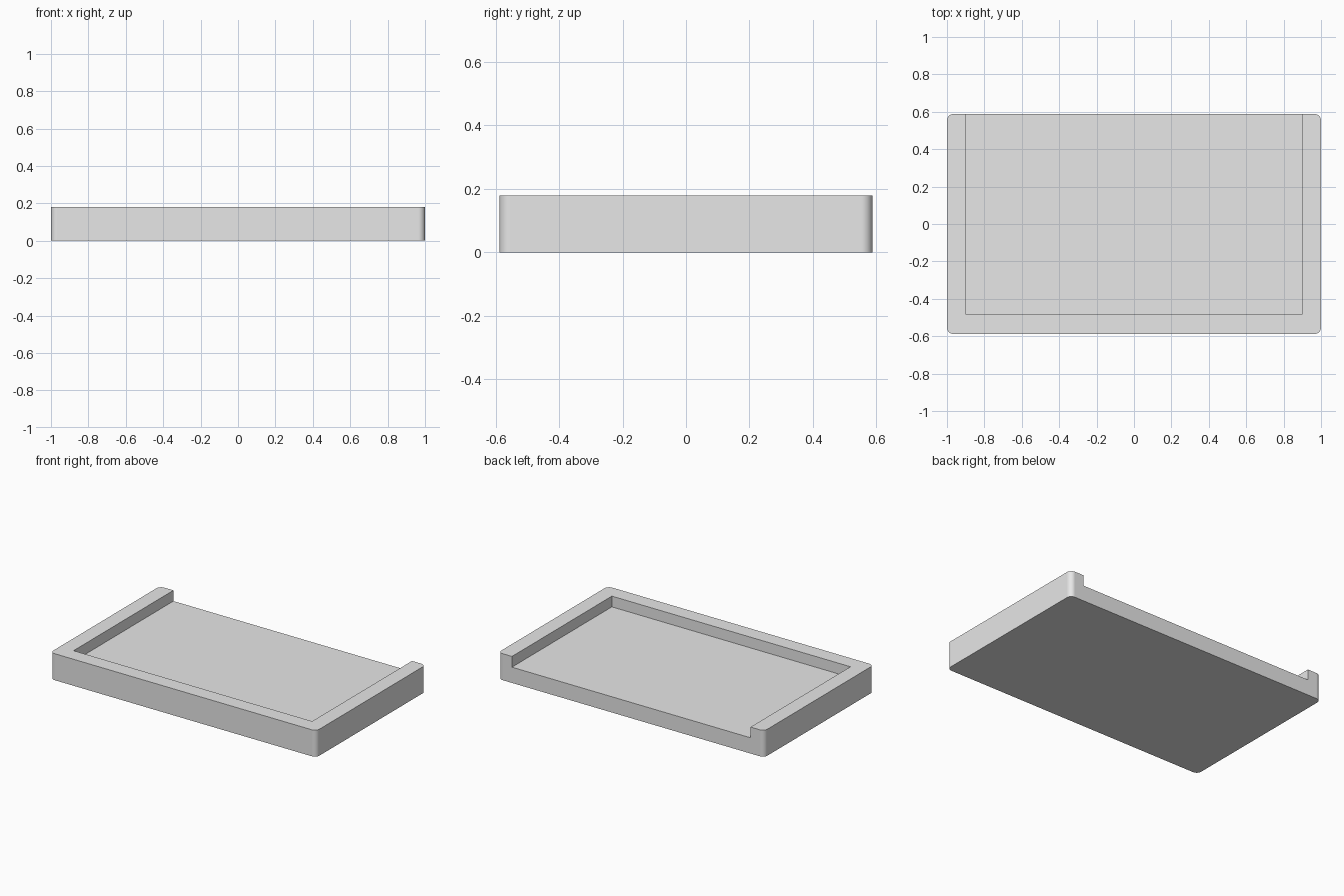
import bpy
import bmesh
from mathutils import Vector

cube = bpy.data.objects.get("Cube")
if cube:
    bpy.data.objects.remove(cube, do_unlink=True)

HALF_X, HALF_Y, HEIGHT = 1.0, 0.588, 0.18
RIM, FLOOR, RADIUS = 0.103, 0.107, 0.035

grey = bpy.data.materials.new("light_grey")
grey.use_nodes = True
grey.diffuse_color = (0.8, 0.8, 0.8, 1)
grey.node_tree.nodes["Principled BSDF"].inputs["Base Color"].default_value = (0.8, 0.8, 0.8, 1)


def box(name, low, high, radius=0):
    """Box between two corners, optionally with rounded vertical edges."""
    low, high = Vector(low), Vector(high)
    bm = bmesh.new()
    bmesh.ops.create_cube(bm, size=1)
    bmesh.ops.scale(bm, vec=high - low, verts=bm.verts)
    bmesh.ops.translate(bm, vec=(low + high) / 2, verts=bm.verts)
    if radius:
        upright = [e for e in bm.edges
                   if abs(e.verts[0].co.z - e.verts[1].co.z) > 0.01]
        bmesh.ops.bevel(bm, geom=upright, offset=radius, segments=8,
                        profile=0.5, affect='EDGES')
    mesh = bpy.data.meshes.new(name)
    bm.to_mesh(mesh)
    bm.free()
    mesh.materials.append(grey)
    obj = bpy.data.objects.new(name, mesh)
    bpy.context.collection.objects.link(obj)
    return obj


# Slab with rounded corners
tray = box("tray", (-HALF_X, -HALF_Y, 0), (HALF_X, HALF_Y, HEIGHT), RADIUS)

# Recess that is open at the back
cutter = box("recess_cutter", (-HALF_X + RIM, -HALF_Y + RIM, FLOOR),
             (HALF_X - RIM, HALF_Y + 0.1, HEIGHT + 0.1))
cutter.hide_render = True
cut = tray.modifiers.new("recess", 'BOOLEAN')
cut.operation = 'DIFFERENCE'
cut.solver = 'EXACT'
cut.object = cutter

bpy.ops.object.select_all(action='DESELECT')
tray.select_set(True)
bpy.context.view_layer.objects.active = tray
bpy.ops.object.modifier_apply(modifier=cut.name)
bpy.data.objects.remove(cutter, do_unlink=True)

# Smooth corners, flat walls
bpy.ops.object.shade_smooth_by_angle()
weighted = tray.modifiers.new("flat_walls", 'WEIGHTED_NORMAL')
weighted.keep_sharp = True
